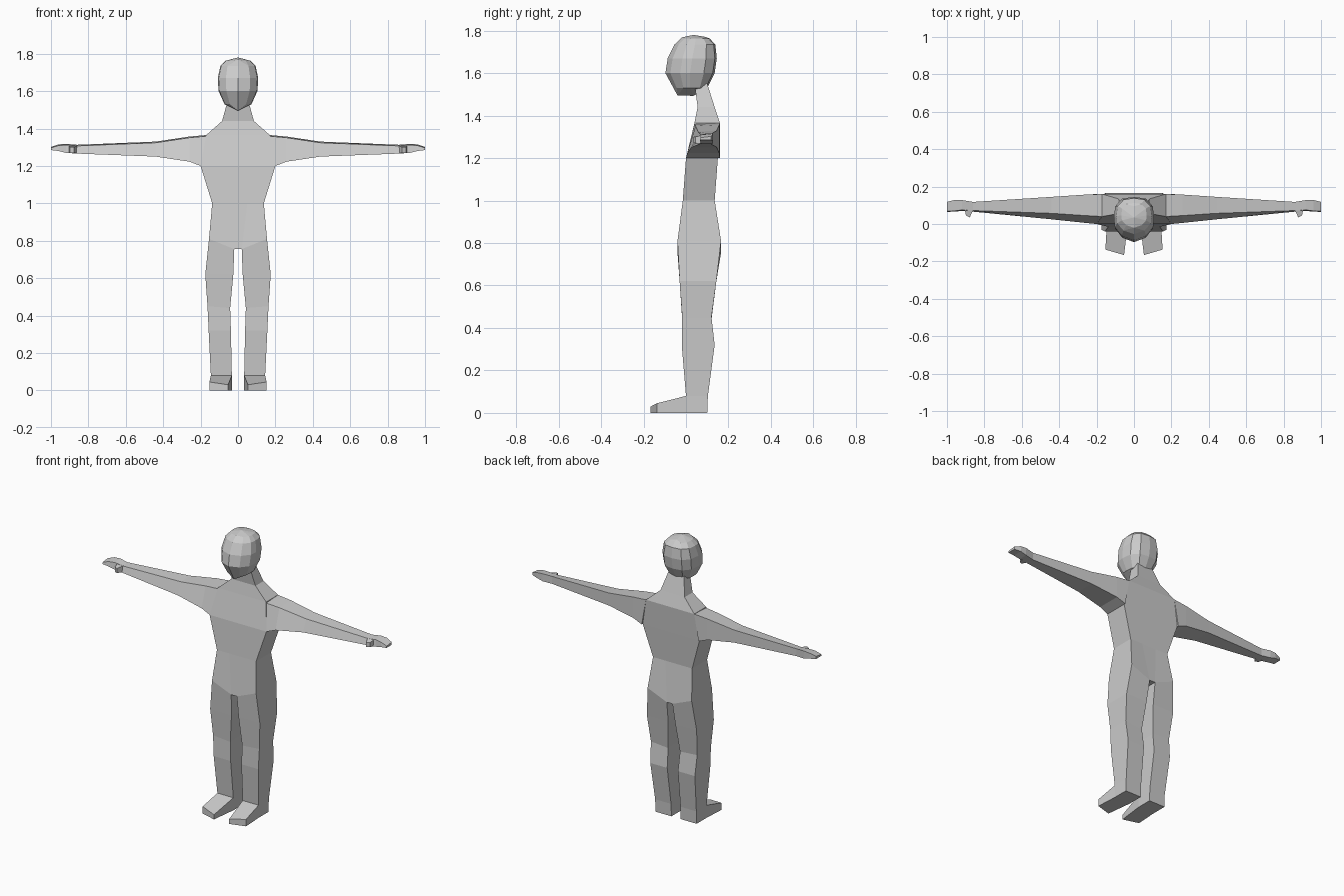
import bpy
import bmesh

if "Cube" in bpy.data.objects:
    bpy.data.objects.remove(bpy.data.objects["Cube"])

grey = bpy.data.materials.new("plain grey")
grey.use_nodes = True
grey.diffuse_color = (0.6, 0.6, 0.6, 1)
grey.node_tree.nodes["Principled BSDF"].inputs["Base Color"].default_value = grey.diffuse_color


def finish(bm, name):
    bmesh.ops.recalc_face_normals(bm, faces=bm.faces)
    mesh = bpy.data.meshes.new(name)
    bm.to_mesh(mesh)
    bm.free()
    mesh.materials.append(grey)
    obj = bpy.data.objects.new(name, mesh)
    bpy.context.collection.objects.link(obj)


def loft(name, rings, side=1):
    """Skin equal rings of points and cap both ends."""
    bm = bmesh.new()
    rows = [[bm.verts.new((x * side, y, z)) for x, y, z in r] for r in rings]
    n = len(rows[0])
    for a, b in zip(rows, rows[1:]):
        for i in range(n):
            j = (i + 1) % n
            bm.faces.new((a[i], a[j], b[j], b[i]))
    bm.faces.new(rows[0])
    bm.faces.new(rows[-1])
    finish(bm, name)


# Torso and neck: half width, inner half width, z, inner z, front y, back y
def torso_ring(w, c, z, zc, yf, yb):
    front = [(-w, yf, z), (-c, yf, zc), (c, yf, zc), (w, yf, z)]
    return front + [(x, yb, h) for x, y, h in reversed(front)]


loft("torso", [torso_ring(*r) for r in (
    (0.155, 0.02, 0.81, 0.755, -0.04, 0.165),
    (0.138, 0.05, 1.0, 1.0, -0.015, 0.135),
    (0.2, 0.07, 1.2, 1.2, 0.0, 0.15),
    (0.17, 0.06, 1.365, 1.365, 0.04, 0.16),
    (0.085, 0.03, 1.44, 1.44, 0.055, 0.135),
    (0.055, 0.02, 1.55, 1.55, 0.04, 0.1))])


# Leg: inner x, inner z, outer x, outer z, front y, back y
def leg_ring(xi, zi, xo, zo, yf, yb):
    return [(xi, yf, zi), (xo, yf, zo), (xo, yb, zo), (xi, yb, zi)]


legs = ((0.02, 0.755, 0.155, 0.81, -0.04, 0.165),
        (0.025, 0.62, 0.175, 0.62, -0.03, 0.143),
        (0.042, 0.44, 0.163, 0.45, -0.018, 0.12),
        (0.038, 0.32, 0.157, 0.32, -0.02, 0.135),
        (0.033, 0.08, 0.145, 0.08, 0.0, 0.103),
        (0.033, 0.0, 0.145, 0.0, 0.0, 0.1))


# Arm: lower x, upper x, lower z, upper z, lower front y, upper front y, back y
def arm_ring(xl, xu, zl, zu, yl, yu, yb):
    return [(xl, yl, zl), (xu, yu, zu - 0.006), (xu, yb, zu), (xl, yb, zl)]


arms = ((0.2, 0.17, 1.2, 1.365, 0.0, 0.04, 0.16),
        (0.26, 0.26, 1.223, 1.357, 0.006, 0.045, 0.157),
        (0.44, 0.44, 1.25, 1.33, 0.025, 0.057, 0.145),
        (0.86, 0.86, 1.266, 1.313, 0.066, 0.072, 0.118),
        (0.92, 0.92, 1.27, 1.318, 0.07, 0.075, 0.128),
        (0.96, 0.96, 1.28, 1.315, 0.066, 0.07, 0.128),
        (1.0, 1.0, 1.285, 1.302, 0.065, 0.068, 0.118))

for label, s in (("left", 1), ("right", -1)):
    loft(label + "_leg", [leg_ring(*r) for r in legs], s)
    loft(label + "_arm", [arm_ring(*r) for r in arms], s)
    # Foot, splayed slightly outward
    loft(label + "_foot", [
        [(0.033, 0, 0), (0.145, 0, 0), (0.145, 0, 0.08), (0.033, 0, 0.08)],
        [(0.053, -0.166, 0), (0.153, -0.137, 0),
         (0.153, -0.137, 0.045), (0.053, -0.166, 0.03)]], s)
    # Thumb
    loft(label + "_thumb", [
        [(0.86, 0.075, z) for z in (1.268, 1.308)] +
        [(0.905, 0.075, z) for z in (1.308, 1.268)],
        [(0.878, 0.036, z) for z in (1.27, 1.3)] +
        [(0.898, 0.045, z) for z in (1.3, 1.27)]], s)

# Head: faceted hull of z, half width, front y, back y, with a ridge under the chin
bm = bmesh.new()
for z, w, yf, yb in ((1.53, 0.072, -0.06, 0.1), (1.6, 0.104, -0.097, 0.135),
                     (1.67, 0.108, -0.086, 0.145), (1.735, 0.094, -0.054, 0.138),
                     (1.762, 0.068, -0.02, 0.112)):
    d = yb - yf
    for s in (-1, 1):
        for x, t in ((0, 0), (0.6, 0.1), (0.95, 0.3), (1, 0.5), (0.93, 0.78), (0.58, 0.96), (0, 1)):
            bm.verts.new((s * w * x, yf + t * d, z))
for y, z in ((-0.04, 1.495), (0.035, 1.493), (-0.02, 1.768), (0.035, 1.78), (0.095, 1.77)):
    bm.verts.new((0, y, z))
bmesh.ops.remove_doubles(bm, verts=bm.verts, dist=0.001)
hull = bmesh.ops.convex_hull(bm, input=bm.verts)
bmesh.ops.delete(bm, geom=list({v for v in hull["geom_interior"] if isinstance(v, bmesh.types.BMVert)}),
                 context="VERTS")
bmesh.ops.dissolve_limit(bm, angle_limit=0.06, verts=bm.verts, edges=bm.edges)
finish(bm, "head")
